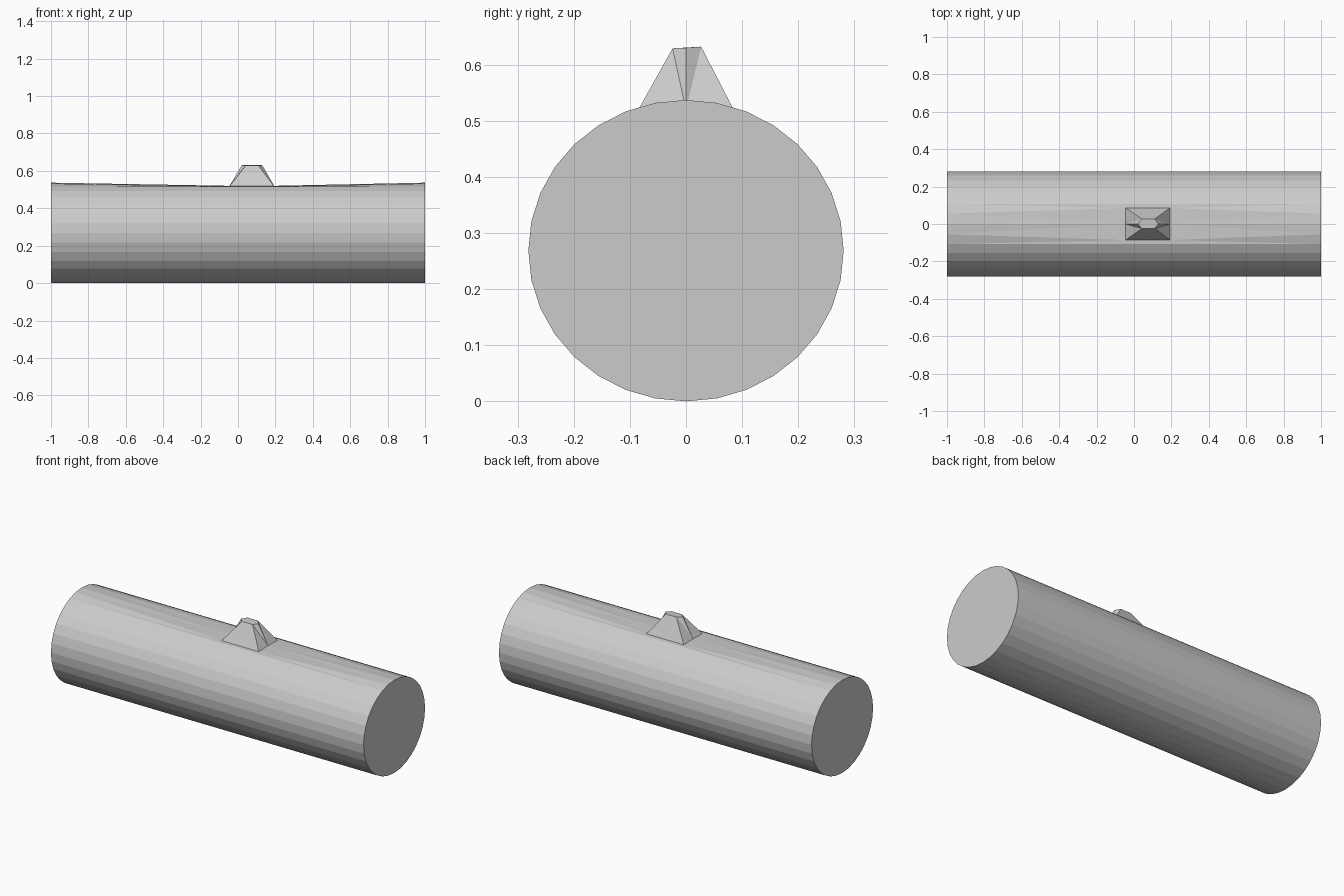
import bpy, bmesh, math

if "Cube" in bpy.data.objects:
    bpy.data.objects.remove(bpy.data.objects["Cube"])

N = 32
RY, RZ = 0.281, 0.2685
X0, X1 = -0.045, 0.193      # stub base extent along the log


def finish(bm, name):
    bmesh.ops.remove_doubles(bm, verts=bm.verts, dist=1e-5)
    bmesh.ops.recalc_face_normals(bm, faces=bm.faces)
    me = bpy.data.meshes.new(name)
    bm.to_mesh(me)
    bm.free()
    ob = bpy.data.objects.new(name, me)
    bpy.context.collection.objects.link(ob)


# Log: 32-sided cylinder whose top four strips sink toward the stub
bm = bmesh.new()


def ring(x):
    return [bm.verts.new((x, RY * math.sin(2 * math.pi * i / N),
                          RZ + RZ * math.cos(2 * math.pi * i / N))) for i in range(N)]


left, right = ring(-1), ring(1)
bm.faces.new(left)
bm.faces.new(right)
for i in range(2, N - 2):
    j = (i + 1) % N
    bm.faces.new((left[i], left[j], right[j], right[i]))

base = {}
for k, x in enumerate((X0, X1)):
    for s in (-1, 0, 1):
        base[k, s] = bm.verts.new((x, s * 0.086, 0.518 if s else 0.52))

for s in (-1, 1):
    # fans from each log end to the stub base
    for k, r in enumerate((left, right)):
        a0, a1, a2 = r[s * 2], r[s], r[0]
        bm.faces.new((a0, a1, base[k, s]))
        bm.faces.new((a1, base[k, 0], base[k, s]))
        bm.faces.new((a1, a2, base[k, 0]))
    # thin sliver beside the stub
    bm.faces.new((left[s * 2], base[0, s], right[s * 2]))
    bm.faces.new((base[0, s], base[1, s], right[s * 2]))
    # surface beneath the stub
    bm.faces.new((base[0, 0], base[1, 0], base[1, s], base[0, s]))
finish(bm, "log")

# Branch stub: rectangular base tapering to a small six-sided top
bm = bmesh.new()
lo = [(X0, -0.086, 0.518), (X1, -0.086, 0.518), (X1, 0, 0.52),
      (X1, 0.086, 0.518), (X0, 0.086, 0.518), (X0, 0, 0.52)]
hi = [(0.042, -0.024, 0.629), (0.11, -0.024, 0.629), (0.13, 0, 0.63),
      (0.11, 0.027, 0.632), (0.042, 0.027, 0.632), (0.02, 0, 0.63)]
lo = [bm.verts.new(p) for p in lo]
hi = [bm.verts.new(p) for p in hi]
for i in range(6):
    j = (i + 1) % 6
    if i in (0, 3):
        bm.faces.new((lo[i], lo[j], hi[j], hi[i]))
    else:
        # end faces fold along the line from the base middle to the top corner
        m, c = (i, j) if i in (2, 5) else (j, i)
        bm.faces.new((lo[m], lo[c], hi[c]))
        bm.faces.new((lo[m], hi[c], hi[m]))
bm.faces.new(hi)
finish(bm, "branch_stub")
